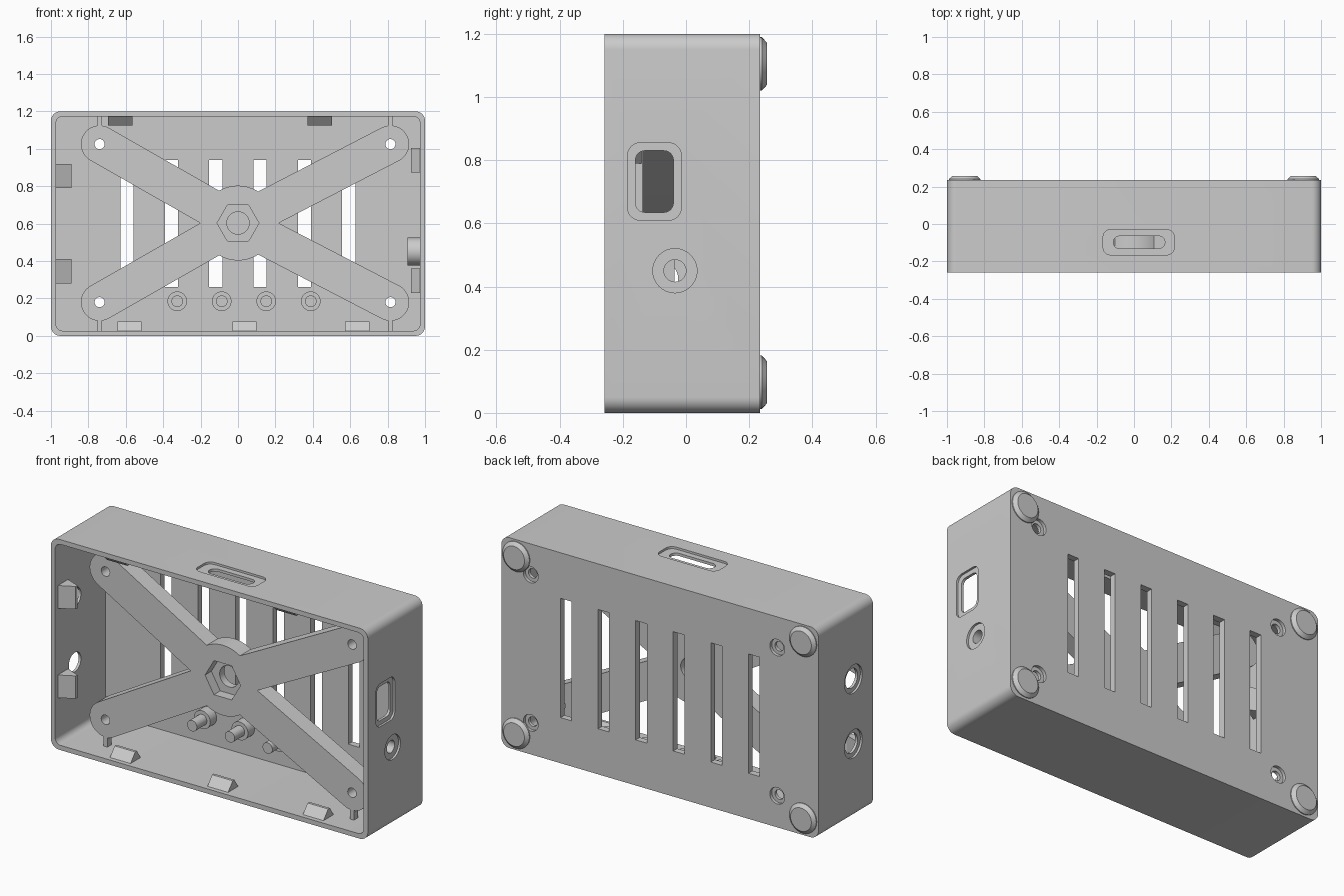
import bpy, bmesh
from math import sin, cos, pi, atan2, radians, sqrt

if "Cube" in bpy.data.objects:
    bpy.data.objects.remove(bpy.data.objects["Cube"])

AX = {'X': lambda u, v, t: (t, u, v),   # profile (y, z)
      'Y': lambda u, v, t: (u, t, v),   # profile (x, z)
      'Z': lambda u, v, t: (u, v, t)}   # profile (x, y)


def prism(name, pts, axis, a, b, pts2=None):
    """Extrude a 2D profile along an axis from a to b (optionally to a second profile)."""
    bm = bmesh.new()
    f = AX[axis]
    lo = [bm.verts.new(f(u, v, a)) for u, v in pts]
    hi = [bm.verts.new(f(u, v, b)) for u, v in (pts2 or pts)]
    n = len(lo)
    bm.faces.new(lo)
    bm.faces.new(hi)
    for i in range(n):
        j = (i + 1) % n
        bm.faces.new((lo[i], lo[j], hi[j], hi[i]))
    bmesh.ops.recalc_face_normals(bm, faces=bm.faces)
    me = bpy.data.meshes.new(name)
    bm.to_mesh(me)
    bm.free()
    ob = bpy.data.objects.new(name, me)
    bpy.context.collection.objects.link(ob)
    smooth(ob)
    return ob


def smooth(ob):
    ob.data.shade_smooth()
    ob.data.set_sharp_from_angle(angle=radians(30))


def arc(cx, cy, r, a0, a1, n):
    return [(cx + r * cos(a0 + (a1 - a0) * i / n), cy + r * sin(a0 + (a1 - a0) * i / n))
            for i in range(n + 1)]


def circle(cx, cy, r, n=32):
    return arc(cx, cy, r, 0, 2 * pi, n)[:-1]


def rrect(x0, x1, y0, y1, r, n=8):
    pts = []
    for k, (cx, cy) in enumerate([(x1 - r, y1 - r), (x0 + r, y1 - r),
                                  (x0 + r, y0 + r), (x1 - r, y0 + r)]):
        pts += arc(cx, cy, r, k * pi / 2, (k + 1) * pi / 2, n)
    return pts


def rect(x0, x1, y0, y1):
    return [(x0, y0), (x1, y0), (x1, y1), (x0, y1)]


def cut(ob, pts, axis, a, b, pts2=None):
    c = prism("cutter", pts, axis, a, b, pts2)
    c.hide_render = True
    m = ob.modifiers.new("cut", 'BOOLEAN')
    m.operation, m.solver, m.object = 'DIFFERENCE', 'EXACT', c
    bpy.context.view_layer.objects.active = ob
    bpy.ops.object.modifier_apply(modifier=m.name)
    bpy.data.objects.remove(c, do_unlink=True)


F, B, H, T = -0.258, 0.235, 1.2, 0.027   # front, back, height, wall
BI = 0.198                               # inner face of the back wall
SCREWS = [(0.815, 1.025), (-0.74, 1.025), (-0.74, 0.18), (0.815, 0.18)]

# Open-fronted case
case = prism("case", rrect(-1, 1, 0, H, 0.05), 'Y', F, B)
cut(case, rrect(-1 + T, 1 - T, T, H - T, 0.035), 'Y', F - 0.1, BI)

# Ventilation slots
for i in range(6):
    x = -0.593 + i * 0.237
    cut(case, rect(x - 0.035, x + 0.035, 0.26, 0.94), 'Y', 0.1, 0.3)

# Countersunk screw holes in the back
for x, z in SCREWS:
    cut(case, circle(x, z, 0.027, 24), 'Y', 0.1, 0.3)
    cut(case, circle(x, z, 0.047, 24), 'Y', B - 0.018, 0.3)

# Right side: square port and round power port with an inner boss
boss = prism("power_port_boss", circle(-0.035, 0.45, 0.075), 'X', 0.905, 0.98)
cut(case, rrect(-0.185, -0.015, 0.61, 0.855, 0.04), 'X', 0.988, 1.1)
cut(case, rrect(-0.16, -0.04, 0.635, 0.83, 0.03), 'X', 0.9, 1.1)
cut(case, circle(-0.035, 0.45, 0.07), 'X', 0.988, 1.1)
for ob in (case, boss):
    cut(ob, circle(-0.035, 0.45, 0.035), 'X', 0.8, 1.1)

# Left side: two round sockets
for z in (0.795, 0.425):
    cut(case, circle(-0.08, z, 0.08), 'X', -1.1, -0.988)
    cut(case, circle(-0.08, z, 0.055), 'X', -1.1, -0.9)

# Top: card slot
cut(case, rrect(-0.165, 0.215, -0.165, -0.03, 0.04), 'Z', H - 0.012, 1.3)
cut(case, rrect(-0.11, 0.165, -0.131, -0.065, 0.032), 'Z', 1.1, 1.3)
smooth(case)
smooth(boss)

# Cross bracket outline: four round-ended arms around a hub
CZ, W, HUB = 0.603, 0.1, 0.2
ang = [atan2(z - CZ, x) % (2 * pi) for x, z in SCREWS]
half = math_half = atan2(W, sqrt(HUB ** 2 - W ** 2))
outline = []
for i, (x, z) in enumerate(SCREWS):
    a, nxt = ang[i], ang[(i + 1) % 4]
    if nxt < a:
        nxt += 2 * pi
    outline += arc(x, z, W, a - pi / 2, a + pi / 2, 16)
    gap = (nxt - a) / 2
    if gap > half + 0.05:
        outline += arc(0, CZ, HUB, a + half, nxt - half, 12)
    else:
        d = W / sin(gap)
        outline.append((d * cos(a + gap), CZ + d * sin(a + gap)))
bracket = prism("cross_bracket", outline, 'Y', -0.137, -0.037)
for x, z in SCREWS:
    cut(bracket, circle(x, z, 0.027, 24), 'Y', -0.3, 0.1)
cut(bracket, circle(0, CZ, 0.06), 'Y', -0.3, 0.1)
cut(bracket, circle(0, CZ, 0.112, 6), 'Y', -0.3, -0.08)
smooth(bracket)

# Small ribs tying the bracket to the floor and roof
for x, z in SCREWS:
    z0, z1 = (1.11, H - T + 0.005) if z > 0.6 else (T - 0.005, 0.095)
    prism("bracket_rib", rect(x - 0.012, x + 0.012, z0, z1), 'Y', -0.137, -0.1)

# Stepped pegs on the back wall
for i in range(4):
    x = -0.325 + i * 0.238
    prism("peg_base", circle(x, 0.185, 0.052), 'Y', 0.14, BI + 0.01)
    prism("peg_pin", circle(x, 0.185, 0.031), 'Y', 0.05, 0.15)


# Wedge-shaped snap clips inside the rim
def clip_profile(wall, depth):
    return [(-0.235, wall), (-0.19, wall + depth), (-0.175, wall + depth), (-0.14, wall)]


for x in (-0.58, 0.035, 0.637):
    prism("floor_clip", clip_profile(T - 0.003, 0.053), 'X', x - 0.065, x + 0.065)
for x in (-0.63, 0.437):
    prism("roof_clip", clip_profile(H - T + 0.003, -0.051), 'X', x - 0.065, x + 0.065)
for wall, depth, zs in ((-1 + T - 0.003, 0.085, (0.855, 0.345)),
                        (1 - T + 0.003, -0.052, (0.938, 0.295))):
    for z in zs:
        pts = [(x, y) for y, x in clip_profile(wall, depth)]
        prism("side_clip", pts, 'Z', z - 0.065, z + 0.065)

# Chamfered feet on the back
for x in (-0.905, 0.905):
    for z in (0.097, 1.105):
        prism("foot_base", circle(x, z, 0.085), 'Y', B - 0.005, 0.24)
        prism("foot", circle(x, z, 0.085), 'Y', 0.24, 0.257, circle(x, z, 0.066))
